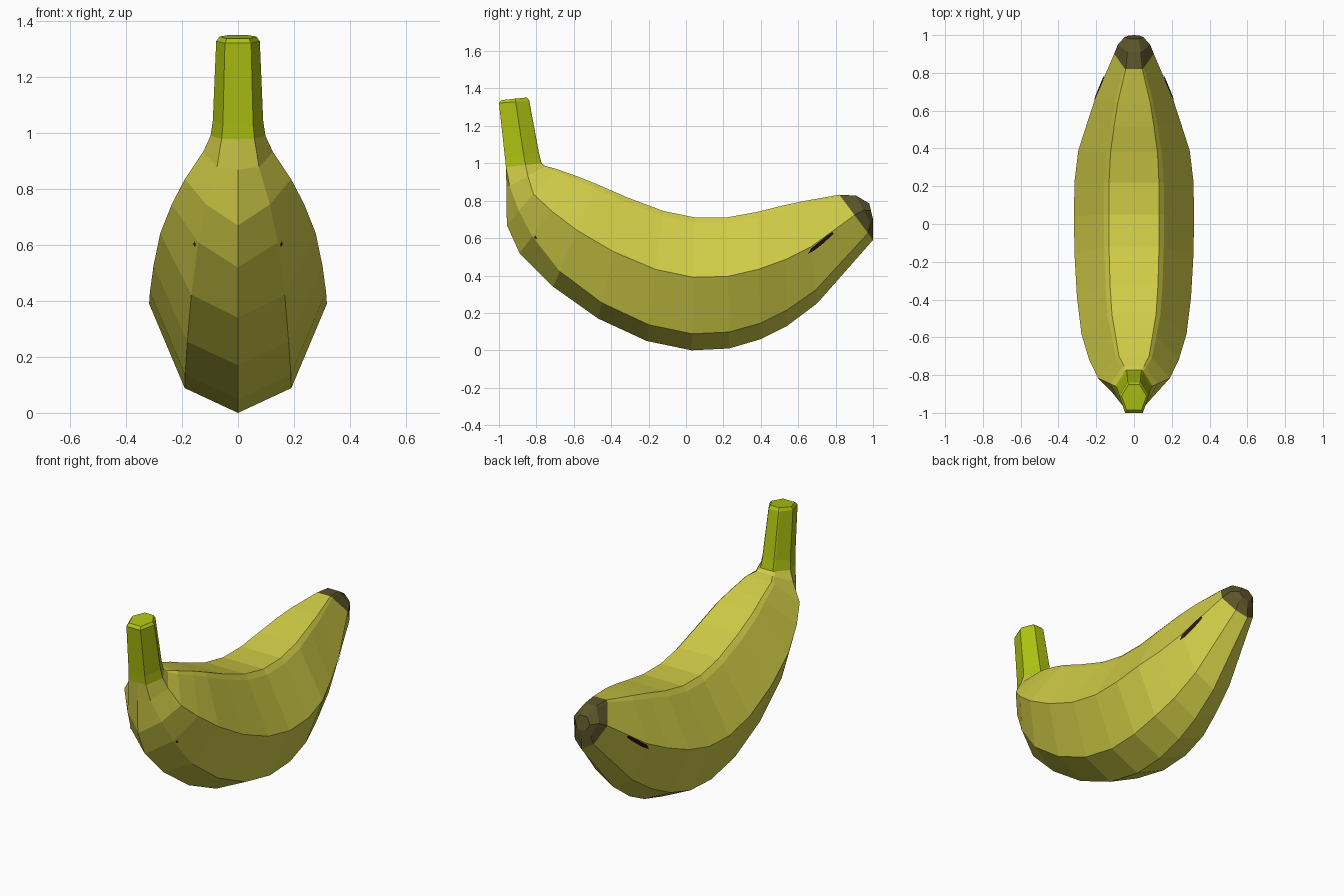
import bpy, bmesh
from mathutils import Vector

if "Cube" in bpy.data.objects:
    bpy.data.objects.remove(bpy.data.objects["Cube"])


def material(name, rgb):
    m = bpy.data.materials.new(name)
    m.diffuse_color = (*rgb, 1)
    m.use_nodes = True
    m.node_tree.nodes["Principled BSDF"].inputs["Base Color"].default_value = m.diffuse_color
    return m


peel = material("yellow peel", (0.63, 0.60, 0.062))
stem_green = material("green stem", (0.43, 0.54, 0.006))
tip_brown = material("brown tip", (0.105, 0.088, 0.022))
spot_brown = material("dark bruise", (0.025, 0.008, 0.006))

# Sections from stem to tip: inner-curve y, z, outer-curve y, z, half width, lower-rail height
SECTIONS = [
    (-.85, 1.352, -.985, 1.338, .066, 0),
    (-.838, 1.335, -1.0, 1.322, .078, 0),
    (-.787, 1.06, -.968, 1.03, .09, 0),
    (-.772, 1.0, -.963, .98, .098, 0),
    (-.752, .985, -.96, .87, .125, .08),
    (-.70, .972, -.958, .67, .19, .25),
    (-.58, .93, -.89, .52, .237, .22),
    (-.48, .89, -.71, .34, .278, .15),
    (-.32, .82, -.47, .17, .302, .13),
    (-.12, .745, -.21, .05, .315, .125),
    (.05, .71, .03, 0, .318, .125),
    (.22, .711, .23, .01, .315, .125),
    (.38, .74, .40, .06, .295, .125),
    (.52, .775, .54, .13, .25, .13),
    (.64, .80, .70, .25, .205, .13),
    (.82, .832, 1.0, .59, .105, .15),
    (.91, .827, 1.0, .655, .085, .15),
    (.98, .785, 1.0, .70, .05, .15),
]


def ring(section):
    """Angular cross-section: outer keel, lower rails, side ridges, chamfered top."""
    ty, tz, by, bz, w, low = section
    half = [(.6, low), (1, .55), (.5, .96), (.42, 1)]
    loop = [(0, 0)] + half + [(-x, h) for x, h in reversed(half)]
    return [Vector((x * w, by + (ty - by) * h, bz + (tz - bz) * h)) for x, h in loop]


def make_object(name, bm, mats):
    bmesh.ops.recalc_face_normals(bm, faces=bm.faces)
    me = bpy.data.meshes.new(name)
    bm.to_mesh(me)
    bm.free()
    for m in mats:
        me.materials.append(m)
    ob = bpy.data.objects.new(name, me)
    bpy.context.collection.objects.link(ob)
    return ob


# Banana: one loft; stem, peel and tip coloured by position along it
rings = [ring(s) for s in SECTIONS]
bm = bmesh.new()
verts = [[bm.verts.new(p) for p in r] for r in rings]
n = len(rings[0])
for i in range(len(verts) - 1):
    for j in range(n):
        k = (j + 1) % n
        f = bm.faces.new((verts[i][j], verts[i][k], verts[i + 1][k], verts[i + 1][j]))
        f.material_index = 1 if i < 3 else (2 if i >= 15 else 0)
bm.faces.new(verts[0]).material_index = 1
bm.faces.new(verts[-1]).material_index = 2
make_object("banana", bm, [peel, stem_green, tip_brown])


# Bruises: thin patches laid on a peel face, u along the fruit, v down from the ridge
def bruise(name, seg, outline):
    bm = bmesh.new()
    a, b = rings[seg], rings[seg + 1]
    pts = [a[2].lerp(b[2], u).lerp(a[1].lerp(b[1], u), v) for u, v in outline]
    nrm = (b[2] - a[2]).cross(a[1] - a[2]).normalized()
    if nrm.x < 0:
        nrm.negate()
    for side in (1, -1):
        vs = []
        for p in pts:
            q = p + nrm * .005
            vs.append(bm.verts.new((q.x * side, q.y, q.z)))
        f = bm.faces.new(vs if side > 0 else vs[::-1])
        f.normal_update()
        if f.normal.x * side < 0:
            f.normal_flip()
    me = bpy.data.meshes.new(name)
    bm.to_mesh(me)
    bm.free()
    me.materials.append(spot_brown)
    bpy.context.collection.objects.link(bpy.data.objects.new(name, me))


bruise("tip_bruise", 14, [(0, .02), (.3, .0), (.48, .0), (.5, .07),
                          (.38, .10), (.22, .12), (.05, .12), (-.08, .09)])
bruise("stem_end_speck", 6, [(.05, .9), (.12, .9), (.12, .96), (.05, .96)])
